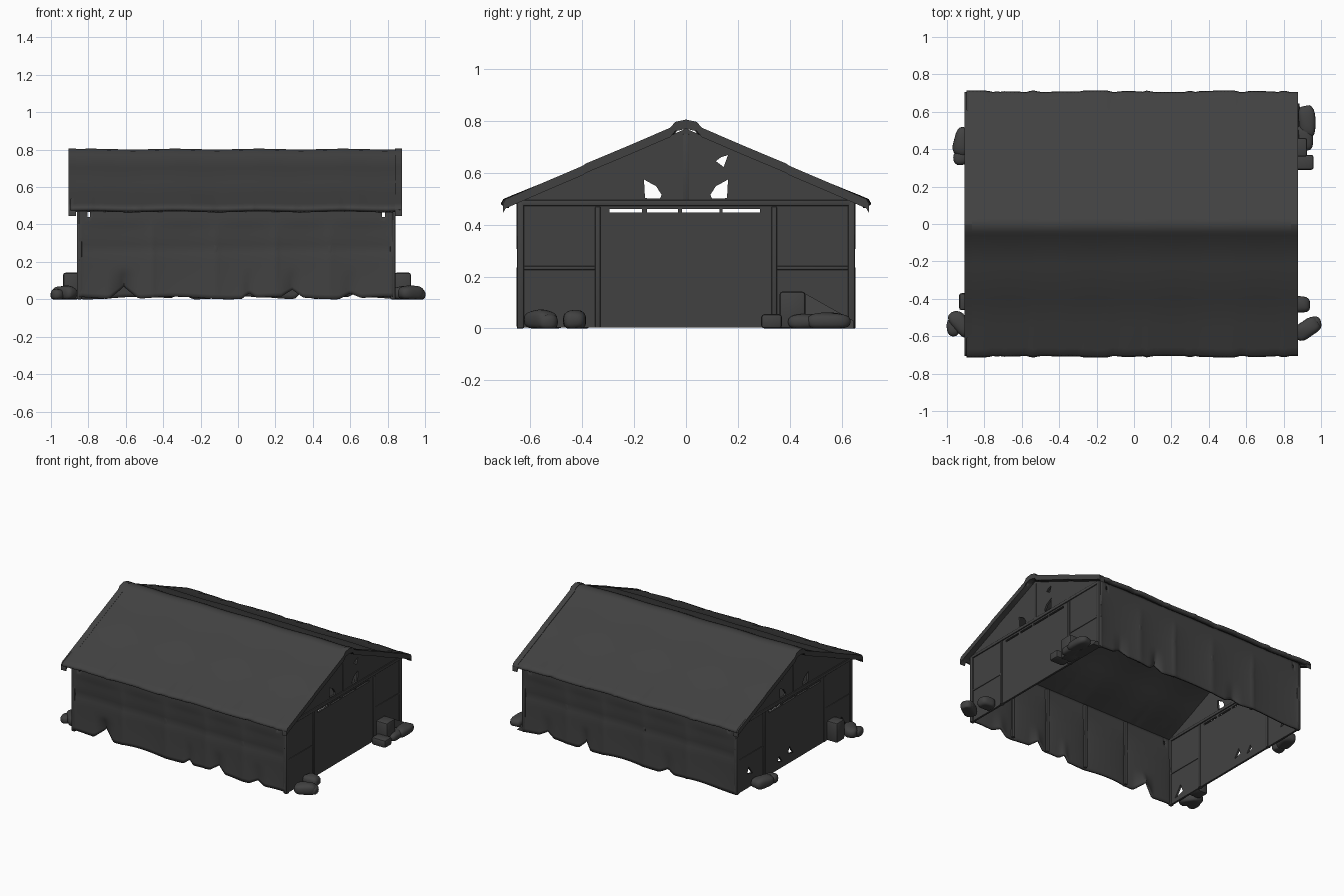
import bpy, bmesh, math, random
from mathutils import Vector

if "Cube" in bpy.data.objects:
    bpy.data.objects.remove(bpy.data.objects["Cube"])

random.seed(4)
mat = bpy.data.materials.new("charcoal canvas")
mat.diffuse_color = (0.053, 0.053, 0.053, 1)
mat.use_nodes = True
mat.node_tree.nodes["Principled BSDF"].inputs["Base Color"].default_value = mat.diffuse_color


def finish(name, bm, smooth=40):
    bmesh.ops.recalc_face_normals(bm, faces=bm.faces[:])
    me = bpy.data.meshes.new(name)
    bm.to_mesh(me)
    bm.free()
    ob = bpy.data.objects.new(name, me)
    bpy.context.collection.objects.link(ob)
    me.materials.append(mat)
    for o in bpy.context.selected_objects:
        o.select_set(False)
    ob.select_set(True)
    bpy.context.view_layer.objects.active = ob
    bpy.ops.object.shade_smooth_by_angle(angle=math.radians(smooth))
    return ob


def sheet(bm, nu, nv, fn, skip=lambda u, v: False):
    """Grid of nu x nv faces placed by fn(u, v)."""
    vs = [[bm.verts.new(fn(i / nu, j / nv)) for j in range(nv + 1)] for i in range(nu + 1)]
    for i in range(nu):
        for j in range(nv):
            if not skip((i + .5) / nu, (j + .5) / nv):
                bm.faces.new((vs[i][j], vs[i + 1][j], vs[i + 1][j + 1], vs[i][j + 1]))


def box(name, x0, x1, y0, y1, z0, z1, bevel=0.006):
    bm = bmesh.new()
    bmesh.ops.create_cube(bm, size=1)
    for v in bm.verts:
        v.co = ((x0 + x1) / 2 + v.co.x * (x1 - x0), (y0 + y1) / 2 + v.co.y * (y1 - y0),
                (z0 + z1) / 2 + v.co.z * (z1 - z0))
    bmesh.ops.bevel(bm, geom=bm.edges[:], offset=bevel, segments=2, affect='EDGES', profile=0.5)
    return finish(name, bm)


# Roof: folded profile swept along x, with bumpy eaves
half = [(0.0, 0.803), (0.042, 0.794), (0.06, 0.772), (0.22, 0.703), (0.385, 0.634),
        (0.40, 0.624), (0.55, 0.56), (0.66, 0.512), (0.695, 0.497), (0.705, 0.48)]
profile = [(-y, z) for y, z in half[:0:-1]] + half
bumps = (-0.74, -0.54, -0.32, -0.1, 0.07, 0.3, 0.58, 0.8)


def roof_point(u, v):
    x = -0.895 + 1.765 * u
    y, z = profile[round(v * (len(profile) - 1))]
    if abs(y) > 0.6:
        b = max(max(0, 1 - abs(x - c) / 0.04) for c in bumps)
        y += math.copysign(0.012 * b - 0.005 + 0.004 * math.sin(9 * x), y)
    return Vector((x, y, z + 0.002 * math.sin(14 * x)))


bm = bmesh.new()
sheet(bm, 88, len(profile) - 1, roof_point)
roof = finish("roof", bm)
m = roof.modifiers.new("thickness", 'SOLIDIFY')
m.thickness = 0.026
m.offset = -1 if sum(p.normal.z for p in roof.data.polygons) > 0 else 1

# Rolled trim along both roof ends
for name, xa, xb in (("left_verge", -0.905, -0.865), ("right_verge", 0.84, 0.878)):
    for s in (-1, 1):
        bm = bmesh.new()
        rows = []
        for x, dz in ((xa, -0.034), (xb, -0.034), (xb, 0.002), (xa, 0.002)):
            rows.append([bm.verts.new((x, s * y, z + dz)) for y, z in half])
        for a, b in zip(rows, rows[1:] + rows[:1]):
            for i in range(len(half) - 1):
                bm.faces.new((a[i], a[i + 1], b[i + 1], b[i]))
        bm.faces.new([r[-1] for r in rows])
        finish(name, bm)

# Long side walls: canvas bays sagging between ribs, loose hem at the bottom
ribs = (-0.85, -0.46, -0.12, 0.2, 0.49, 0.83)


def side_wall(name, s, folds):
    def point(u, v):
        x, z = -0.85 + 1.68 * u, 0.49 * v
        a, b = next((a, b) for a, b in zip(ribs, ribs[1:]) if x <= b + 1e-5)
        t = (x - a) / (b - a)
        y = 0.648 - 0.013 * (max(0, math.sin(math.pi * t)) ** 0.5) * math.sin(math.pi * min(1, v + .15)) ** 0.5
        y -= 0.005 * math.exp(-((z - 0.27) / 0.03) ** 2)
        lift = 0.007 * (1 + math.sin(11 * x + s)) * (1 - v) ** 4
        for c, w, d in folds:
            k = max(0, 1 - abs(x - c) / w)
            low = max(0, 1 - z / 0.16)
            y -= 0.5 * d * k * low
            lift += d * k * low
        return Vector((x, s * y, z + lift))

    # small tears at the top corners
    def tear(u, v):
        x, z = -0.85 + 1.68 * u, 0.49 * v
        return 0.43 < z < 0.465 and (-0.81 < x < -0.785 or 0.765 < x < 0.785)
    bm = bmesh.new()
    sheet(bm, 112, 20, point, tear)
    ob = finish(name, bm, 50)
    m = ob.modifiers.new("thickness", 'SOLIDIFY')
    m.thickness = 0.012
    m.offset = 0


side_wall("front_wall", -1, ((-0.61, 0.08, 0.07), (0.06, 0.04, 0.03), (0.29, 0.06, 0.04), (0.6, 0.06, 0.03)))
side_wall("back_wall", 1, ((-0.3, 0.06, 0.03), (0.35, 0.05, 0.05), (0.65, 0.06, 0.03)))

# Ribs inside the side walls, and slim corner posts
for s in (-1, 1):
    for x in ribs[1:-1]:
        box("wall_rib", x - 0.012, x + 0.012, s * 0.636 - 0.012, s * 0.636 + 0.012, 0.012, 0.48)
    for x in (-0.848, 0.828):
        box("corner_post", x - 0.014, x + 0.014, s * 0.638 - 0.014, s * 0.638 + 0.014, 0, 0.49)


# Gable ends: flat outline with torn openings
def gable(name, x, holes):
    outline = [(-0.645, 0.003), (0.645, 0.003), (0.645, 0.495), (0, 0.77), (-0.645, 0.495)]
    cu = bpy.data.curves.new(name, 'CURVE')
    cu.dimensions = '2D'
    cu.fill_mode = 'BOTH'
    cu.extrude = 0.007
    for pts in [outline] + holes:
        sp = cu.splines.new('POLY')
        sp.points.add(len(pts) - 1)
        for p, (a, b) in zip(sp.points, pts):
            p.co = (a, b, 0, 1)
        sp.use_cyclic_u = True
    tmp = bpy.data.objects.new(name + "_outline", cu)
    bpy.context.collection.objects.link(tmp)
    bpy.context.view_layer.update()
    me = bpy.data.meshes.new_from_object(tmp.evaluated_get(bpy.context.evaluated_depsgraph_get()))
    bpy.data.objects.remove(tmp)
    bm = bmesh.new()
    bm.from_mesh(me)
    bmesh.ops.remove_doubles(bm, verts=bm.verts[:], dist=1e-5)
    for v in bm.verts:
        v.co = (x + v.co.z, v.co.x, v.co.y)
    finish(name, bm, 30)


leaf = [(0.162, 0.574), (0.158, 0.502), (0.10, 0.5), (0.094, 0.515), (0.115, 0.548)]
slits = [[(a, 0.447), (b, 0.447), (b, 0.46), (a, 0.46)] for a, b in
         ((-0.295, -0.17), (-0.15, -0.03), (-0.015, 0.13), (0.14, 0.285))]
common = slits + [leaf, [(-y, z) for y, z in leaf],
                  [(0.115, 0.645), (0.145, 0.622), (0.162, 0.668), (0.135, 0.66)]]
tears = [[(y - w, z - w), (y + w, z - 0.5 * w), (y + 0.4 * w, z + w)] for y, z, w in
         ((0.5, 0.12, 0.03), (0.16, 0.07, 0.025), (0.04, 0.09, 0.03), (-0.55, 0.07, 0.04))]
gable("right_gable", 0.828, common)
gable("left_gable", -0.848, common + tears)

# Gable framing: door jambs, tie beam, crease bands
for s, x in ((1, 0.828), (-1, -0.848)):
    def strip(name, y0, y1, z0, z1, d=0.014):
        box(name, x - d, x + d, y0, y1, z0, z1, 0.004)
    for y in (-0.34, 0.34):
        strip("door_jamb", y - 0.01, y + 0.01, 0.003, 0.47)
    strip("tie_beam", -0.64, 0.64, 0.472, 0.495)
    for y0, y1 in ((-0.63, -0.35), (0.35, 0.63)):
        strip("side_panel_crease", y0, y1, 0.225, 0.24, 0.011)
    strip("king_post", -0.012, 0.012, 0.48, 0.75, 0.011)


# Sandbags and blocks around the corners
def bag(name, x, y, lx, ly, h, turn=0, z=0.0):
    bm = bmesh.new()
    bmesh.ops.create_icosphere(bm, subdivisions=3, radius=1)
    c, s = math.cos(math.radians(turn)), math.sin(math.radians(turn))
    ph = random.random() * 6
    for v in bm.verts:
        p = Vector([math.copysign(abs(q) ** 0.75, q) for q in v.co])
        p *= 1 + 0.04 * math.sin(4 * p.x + 3 * p.y + ph)
        a, b = p.x * lx, p.y * ly
        v.co = (x + a * c - b * s, y + a * s + b * c, z + max(0, h * (0.45 + 0.55 * p.z)))
    finish(name, bm, 60)


bag("sandbag", 0.925, -0.56, 0.075, 0.047, 0.072, 35)
bag("sandbag", 0.885, -0.43, 0.058, 0.045, 0.07)
bag("sandbag", 0.925, 0.55, 0.046, 0.085, 0.06, 5)
bag("sandbag", 0.91, 0.46, 0.05, 0.07, 0.055)
box("weight_block", 0.835, 0.925, 0.36, 0.46, 0, 0.142, 0.012)
box("low_block", 0.85, 0.96, 0.29, 0.37, 0, 0.055, 0.012)
bag("sandbag", -0.925, -0.535, 0.08, 0.045, 0.072, -50)
box("weight_block", -0.935, -0.85, -0.46, -0.37, 0, 0.142, 0.012)
bag("sandbag", -0.915, 0.44, 0.05, 0.08, 0.072, -15)
bag("sandbag", -0.925, 0.355, 0.04, 0.04, 0.06)
# low tips reaching the full length
bag("sandbag_tip", 0.965, -0.535, 0.036, 0.04, 0.055)
bag("sandbag_tip", -0.965, -0.55, 0.036, 0.05, 0.055)

# Loose canvas flap leaning against the right end
bm = bmesh.new()
low = [bm.verts.new((x, y, z)) for x, y, z in
       ((0.835, 0.45, 0), (0.835, 0.645, 0), (0.835, 0.645, 0.03), (0.835, 0.45, 0.14))]
out = [bm.verts.new((x, y, z)) for x, y, z in
       ((0.90, 0.45, 0), (0.885, 0.645, 0), (0.86, 0.645, 0.03), (0.86, 0.45, 0.14))]
bm.faces.new(low)
bm.faces.new(out)
for i in range(4):
    j = (i + 1) % 4
    bm.faces.new((low[i], low[j], out[j], out[i]))
finish("canvas_flap", bm)
